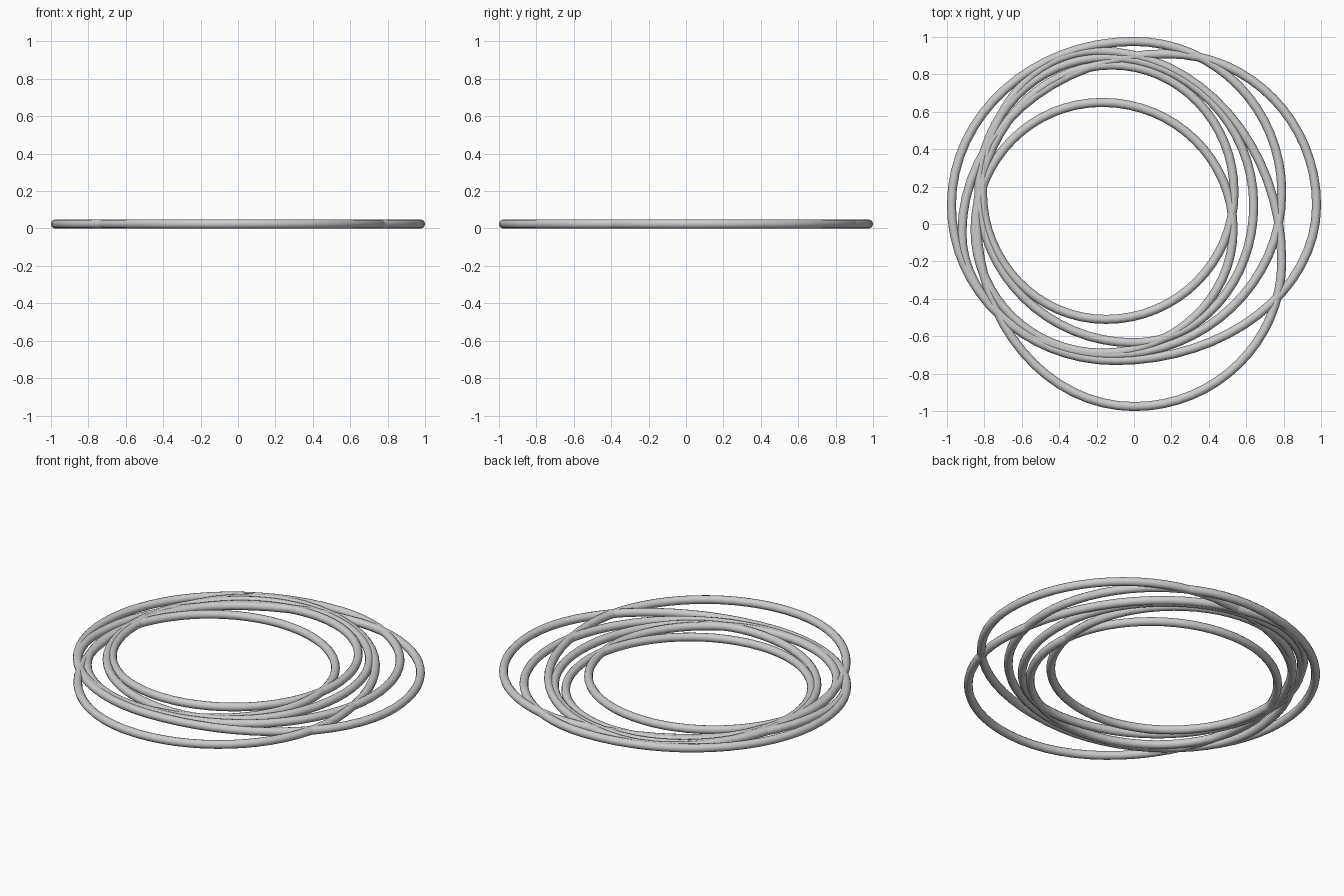
import bpy
from mathutils import Vector

if "Cube" in bpy.data.objects:
    bpy.data.objects.remove(bpy.data.objects["Cube"])

WIRE = 0.024   # tube radius
K = 0.5523     # quarter-ellipse handle factor

# Each coil: clockwise turning points, repeating top, right, bottom, left
coils = {
    "outer_double_coil": [
        (0.0, 0.976), (0.79, 0.17), (-0.12, -0.70), (-0.92, -0.05),
        (0.18, 0.91), (0.976, 0.10), (-0.10, -0.73), (-0.976, 0.10)],
    "crossing_double_coil": [
        (-0.20, 0.925), (0.79, -0.20), (0.0, -0.976), (-0.84, 0.02),
        (-0.12, 0.85), (0.535, 0.17), (-0.15, -0.51), (-0.81, 0.17)],
    "middle_coil": [(-0.15, 0.89), (0.64, 0.10), (0.0, -0.635), (-0.83, 0.18)],
    "inner_coil": [(-0.17, 0.65), (0.53, -0.03), (-0.17, -0.69), (-0.85, -0.03)],
}


def wire_coil(name, pts):
    """Round wire swept along quarter-ellipse arcs between the turning points."""
    curve = bpy.data.curves.new(name, 'CURVE')
    curve.dimensions = '3D'
    curve.resolution_u = 16
    curve.bevel_depth = WIRE
    curve.bevel_resolution = 4
    spline = curve.splines.new('BEZIER')
    spline.bezier_points.add(len(pts) - 1)
    spline.use_cyclic_u = True
    n = len(pts)
    for i, (x, y) in enumerate(pts):
        axis = i % 2   # even points run along x, odd points along y
        p = Vector((x, y, WIRE))
        bp = spline.bezier_points[i]
        bp.handle_left_type = bp.handle_right_type = 'FREE'
        bp.co = p
        before, after = p.copy(), p.copy()
        before[axis] += K * (pts[i - 1][axis] - p[axis])
        after[axis] += K * (pts[(i + 1) % n][axis] - p[axis])
        bp.handle_left, bp.handle_right = before, after
    spline.use_smooth = True
    obj = bpy.data.objects.new(name, curve)
    bpy.context.collection.objects.link(obj)
    return obj


for coil_name, points in coils.items():
    wire_coil(coil_name, points)
